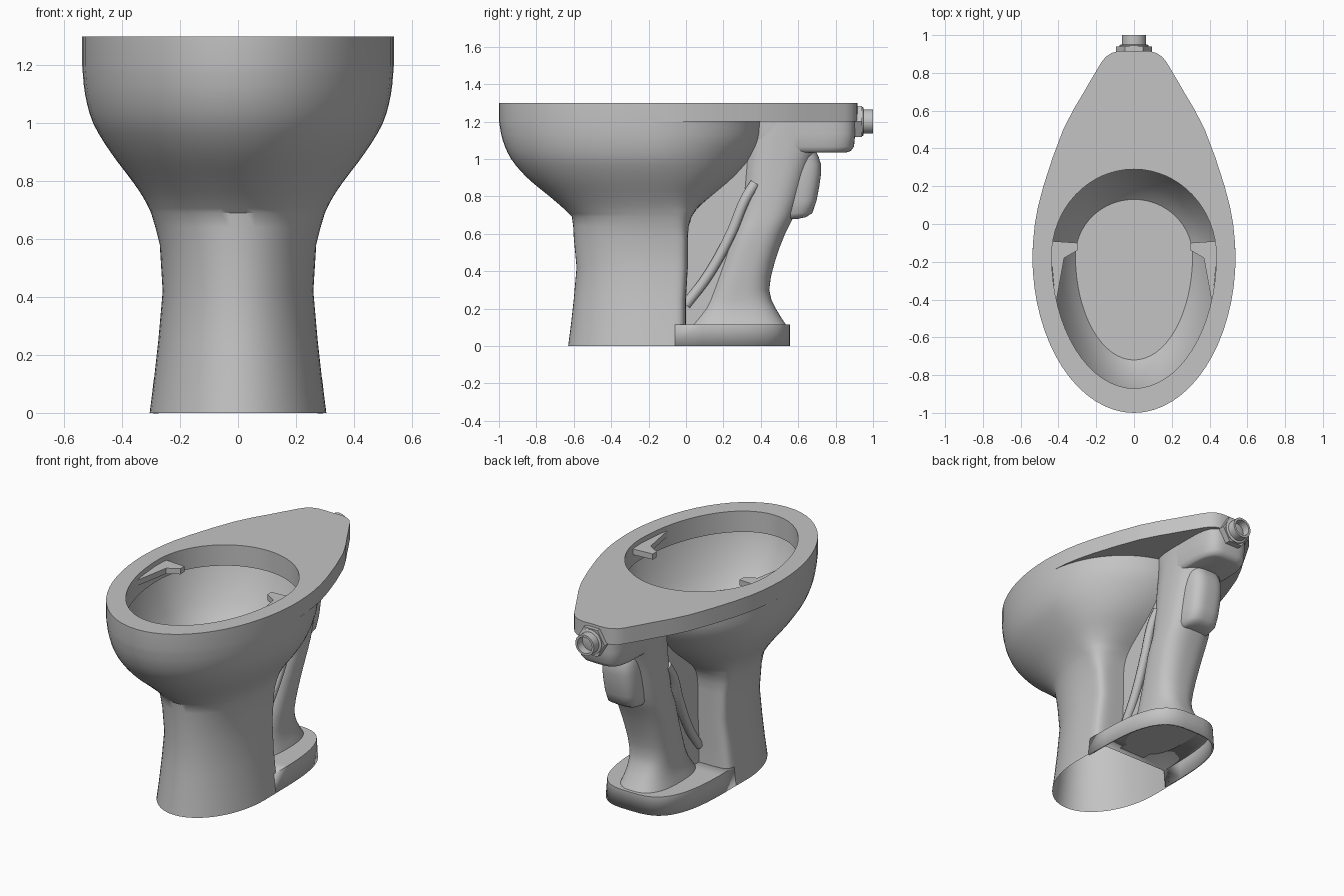
import bpy
import bmesh
from math import sin, cos, pi, radians
from mathutils import Vector

default_cube = bpy.data.objects.get("Cube")
if default_cube:
    bpy.data.objects.remove(default_cube, do_unlink=True)

# One glazed ceramic colour
ceramic = bpy.data.materials.new("ceramic_grey")
ceramic.use_nodes = True
GREY = (0.55, 0.55, 0.55, 1)
ceramic.diffuse_color = GREY
ceramic.node_tree.nodes["Principled BSDF"].inputs["Base Color"].default_value = GREY

STEPS = 16  # segments per quarter ring


def finish(name, bm, angle=35):
    """Turn a bmesh into a named, shaded object."""
    bmesh.ops.remove_doubles(bm, verts=bm.verts, dist=0.0005)
    bmesh.ops.recalc_face_normals(bm, faces=bm.faces)
    mesh = bpy.data.meshes.new(name)
    bm.to_mesh(mesh)
    bm.free()
    mesh.materials.append(ceramic)
    obj = bpy.data.objects.new(name, mesh)
    bpy.context.collection.objects.link(obj)
    bpy.ops.object.select_all(action="DESELECT")
    obj.select_set(True)
    bpy.context.view_layer.objects.active = obj
    bpy.ops.object.shade_smooth_by_angle(angle=radians(angle))
    return obj


def back_quarter(yc, yb, hw, p):
    """Superellipse from the side point to the rear point."""
    pts = []
    for i in range(STEPS + 1):
        a = pi / 2 * i / STEPS
        c = cos(a) if i < STEPS else 0
        pts.append((hw * c ** (2 / p), yc + (yb - yc) * sin(a) ** (2 / p)))
    return pts


def full_ring(z, quarter, front):
    """Mirror rear and front quarters into a closed ring."""
    half = front[::-1] + quarter[1:]
    other = [(-x, y) for x, y in half[-2:0:-1]]
    return [Vector((x, y, z)) for x, y in half + other]


def shell_ring(z, yf, yb, hw, p=2):
    """Ring with an elliptical front and a squarer back."""
    return full_ring(z, back_quarter(MID, yb, hw, p), back_quarter(MID, yf, hw, 2))


def column_ring(z, yf, yb, hw, p):
    """Symmetric superellipse ring."""
    yc = (yf + yb) / 2
    return full_ring(z, back_quarter(yc, yb, hw, p), back_quarter(yc, yf, hw, p))


def loft(rings, cap_end=True):
    """Bridge rings of equal count; the first is always capped."""
    bm = bmesh.new()
    rows = [[bm.verts.new(co) for co in r] for r in rings]
    n = len(rows[0])
    for a, b in zip(rows, rows[1:]):
        for i in range(n):
            j = (i + 1) % n
            bm.faces.new((a[i], a[j], b[j], b[i]))
    bm.faces.new(rows[0])
    if cap_end:
        bm.faces.new(rows[-1])
    return bm


def prism(name, outline, offset):
    """Extrude a flat outline along an offset vector."""
    base = [Vector(co) for co in outline]
    finish(name, loft([base, [co + Vector(offset) for co in base]]))


def catmull(points, per):
    """Smooth a short list of points or section rows."""
    pts = [Vector(p) for p in points]
    ext = [2 * pts[0] - pts[1]] + pts + [2 * pts[-1] - pts[-2]]
    out = []
    for a, b, c, d in zip(ext, ext[1:], ext[2:], ext[3:]):
        for k in range(per):
            t = k / per
            out.append(0.5 * (2 * b + (c - a) * t + (2 * a - 5 * b + 4 * c - d) * t * t
                              + (3 * b - a - 3 * c + d) * t ** 3))
    return [tuple(v) for v in out] + [tuple(pts[-1])]


# Bowl shell: basin, rim, rear deck, outer bowl and hollow pedestal in one loft
MID = -0.17
basin = [(0.88, -0.72, 0.13, 0.31), (0.92, -0.76, 0.17, 0.345), (0.98, -0.8, 0.21, 0.38),
         (1.08, -0.86, 0.27, 0.425), (1.17, -0.885, 0.305, 0.45),
         (1.17, -0.87, 0.29, 0.436), (1.3, -0.87, 0.29, 0.436)]
bowl = [(1.2, -1, 0.415, 0.538, 2), (1.1, -0.98, 0.4, 0.528, 2), (1.0, -0.935, 0.345, 0.5, 2),
        (0.9, -0.85, 0.255, 0.44, 2.2), (0.8, -0.73, 0.135, 0.365, 2.6),
        (0.74, -0.66, 0.065, 0.325, 3.5), (0.69, -0.61, 0.03, 0.3, 5)]
pedestal = [(0.64, -0.603, 0.015, 0.285, 6), (0.58, -0.6, 0.01, 0.27, 8),
            (0.42, -0.585, 0.01, 0.26, 8), (0.25, -0.6, 0, 0.275, 8),
            (0.115, -0.615, 0, 0.29, 8), (0, -0.63, 0, 0.305, 8)]
deck_side = catmull([(0.538, MID), (0.525, 0), (0.48, 0.2), (0.375, 0.5), (0.27, 0.69),
                     (0.2, 0.81), (0.15, 0.885), (0.085, 0.915), (0, 0.915)], 2)
deck_front = back_quarter(MID, -1, 0.538, 2)
rings = [shell_ring(*row) for row in basin]
rings += [full_ring(z, deck_side, deck_front) for z in (1.3, 1.2)]
rings += [shell_ring(*row) for row in catmull(bowl, 3) + pedestal]
shell = loft(rings, cap_end=False)
inside = [f for f in shell.faces
          if f.calc_center_median().z < 0.11 and f.calc_center_median().y > -0.02]
bmesh.ops.delete(shell, geom=inside, context="FACES")
finish("bowl_shell", shell)

# Rear foot: hollow below, open towards the pedestal
bm = bmesh.new()
levels = []
for z, half_width in ((0, 0.304), (0.115, 0.291)):
    quarter = back_quarter(-0.06, 0.555, half_width, 3.2)
    arc = quarter + [(-x, y) for x, y in quarter[-2::-1]]
    levels.append([bm.verts.new((x, y, z)) for x, y in arc])
low, high = levels
for i in range(len(low) - 1):
    bm.faces.new((low[i], low[i + 1], high[i + 1], high[i]))
bm.faces.new(high)
foot = finish("rear_foot", bm)
wall = foot.modifiers.new("wall", "SOLIDIFY")
wall.thickness = 0.012
wall.offset = -1

# Trapway column, rear lug and water inlet housing
lofted = {
    "trapway_column": (2.6, [(0.106, 0.01, 0.54, 0.16), (0.2, 0.08, 0.48, 0.135), (0.3, 0.13, 0.445, 0.135),
                             (0.45, 0.19, 0.475, 0.145), (0.6, 0.24, 0.53, 0.155), (0.7, 0.28, 0.58, 0.155),
                             (0.85, 0.3, 0.63, 0.155), (1.0, 0.31, 0.68, 0.155), (1.21, 0.335, 0.78, 0.16)]),
    "rear_lug": (3.2, [(0.68, 0.42, 0.6, 0.08), (0.71, 0.42, 0.675, 0.105), (0.85, 0.42, 0.712, 0.115),
                       (0.97, 0.42, 0.722, 0.115), (1.05, 0.42, 0.69, 0.11)]),
    "inlet_housing": (4, [(1.035, 0.36, 0.86, 0.13), (1.065, 0.34, 0.898, 0.152), (1.22, 0.34, 0.908, 0.16)]),
}
for name, (power, rows) in lofted.items():
    finish(name, loft([column_ring(*row, power) for row in catmull(rows, 2)]), 45)

# Web joining the pedestal to the trapway, kept behind the basin
web = [(-0.02, 0.106), (0.3, 0.106), (0.45, 1.21), (0.36, 1.21), (0.28, 1.0), (0.18, 0.87),
       (0.05, 0.76), (-0.02, 0.6)]
prism("centre_web", [(-0.09, y, z) for y, z in web], (0.18, 0, 0))

for side, label in ((1, "left"), (-1, "right")):
    # Diagonal side ridge
    curve = bpy.data.curves.new(label + "_ridge", "CURVE")
    curve.dimensions = "3D"
    curve.bevel_depth = 0.028
    curve.bevel_resolution = 3
    curve.use_fill_caps = True
    path = [(0.085, 0, 0.22), (0.1, 0.12, 0.38), (0.12, 0.24, 0.6), (0.13, 0.32, 0.79), (0.125, 0.37, 0.87)]
    spline = curve.splines.new("BEZIER")
    spline.bezier_points.add(len(path) - 1)
    for point, (x, y, z) in zip(spline.bezier_points, path):
        point.co = (side * x, y, z)
        point.handle_left_type = point.handle_right_type = "AUTO"
    curve.materials.append(ceramic)
    bpy.context.collection.objects.link(bpy.data.objects.new(label + "_ridge", curve))
    # Tab inside the rim
    tab = [(0.445, -0.09), (0.3, -0.1), (0.3, -0.14), (0.37, -0.18), (0.415, -0.43)]
    prism(label + "_rim_tab", [(side * x, y, 1.235) for x, y in tab], (0, 0, 0.035))


def lathe(name, profile, sides, height=1.2):
    """Spin (y, radius) pairs around the inlet axis."""
    rows = [[Vector((r * cos(2 * pi * i / sides), y, height + r * sin(2 * pi * i / sides)))
             for i in range(sides)] for y, r in profile]
    finish(name, loft(rows))


# Inlet fitting
lathe("inlet_nut", [(0.9, 0.095), (0.94, 0.095)], 6)
lathe("inlet_collar", [(0.9, 0.078), (0.945, 0.078), (0.95, 0.07)], 32)
lathe("inlet_pipe", [(0.9, 0.064), (1, 0.064), (1, 0.05), (0.94, 0.05)], 32)
